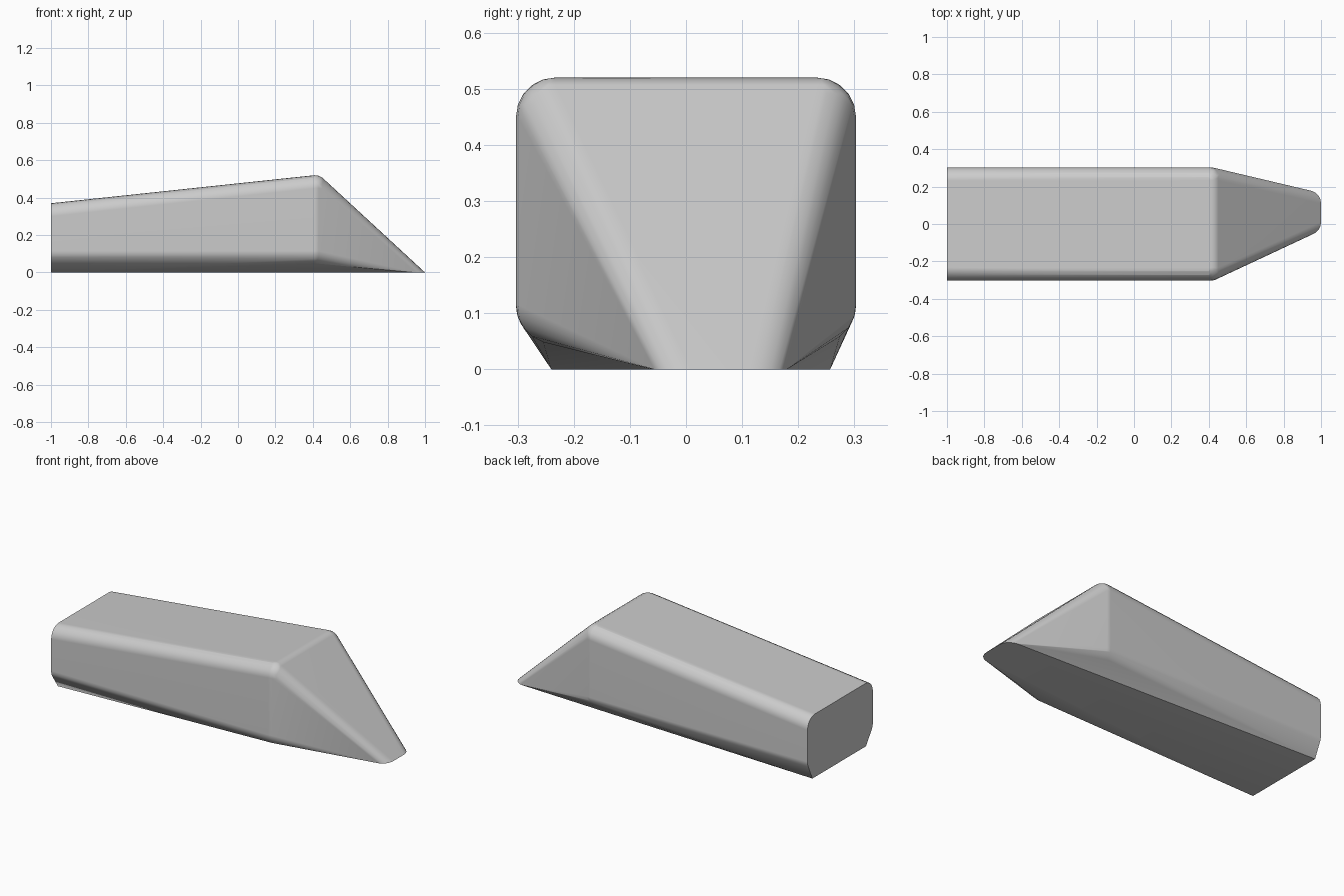
import bpy, bmesh
from math import sin, cos, pi

if "Cube" in bpy.data.objects:
    bpy.data.objects.remove(bpy.data.objects["Cube"])

R = 0.07      # edge rounding radius
CY = 0.233    # half distance between the rounding centres
N = 5         # steps per quarter turn

bm = bmesh.new()


def arc(point, a0, a1, steps=N):
    """Add points along a quarter-like arc."""
    for i in range(steps + 1):
        a = a0 + (a1 - a0) * i / steps
        bm.verts.new(point(cos(a) * R, sin(a) * R))


def ball(cx, cy, cz):
    """Rounded corner where several bevelled edges meet."""
    for i in range(-N, N + 1):
        t = i / N * pi / 2
        arc(lambda u, v: (cx + u * cos(t), cy + v * cos(t), cz + R * sin(t)),
            0, 2 * pi, 4 * N)


# side -1 is the front, +1 the back; foot and tip differ slightly per side
for side, foot, tip in ((-1, 0.24, 0.01), (1, 0.257, 0.11)):
    # flat rear end: rounded top corner, lower chamfer
    arc(lambda u, v: (-1, side * (CY + u), 0.30 + v), 0, pi / 2)
    arc(lambda u, v: (-1, side * (CY + u), 0.115 + v), -0.5, 0, 3)
    bm.verts.new((-1, side * foot, 0))
    # shoulder: upper and lower rounded corners
    ball(0.41, side * CY, 0.45)
    ball(0.41, side * CY, 0.115)
    # thin rounded tip lying on the ground
    arc(lambda u, v: (0.93 + u, tip + side * v, 0), 0, pi / 2)

# skin all profiles, then drop the unused interior points
res = bmesh.ops.convex_hull(bm, input=bm.verts[:])
bmesh.ops.delete(bm, geom=[v for v in bm.verts if not v.link_faces], context='VERTS')
bmesh.ops.dissolve_limit(bm, angle_limit=0.004, verts=bm.verts[:], edges=bm.edges[:])
bmesh.ops.recalc_face_normals(bm, faces=bm.faces[:])

mesh = bpy.data.meshes.new("wedge_block")
bm.to_mesh(mesh)
bm.free()
block = bpy.data.objects.new("wedge_block", mesh)
bpy.context.collection.objects.link(block)

# smooth rounded edges, keep the crisp ones
bpy.context.view_layer.objects.active = block
block.select_set(True)
bpy.ops.object.shade_smooth_by_angle(angle=0.35)
mod = block.modifiers.new("weighted_normals", 'WEIGHTED_NORMAL')
mod.keep_sharp = True
